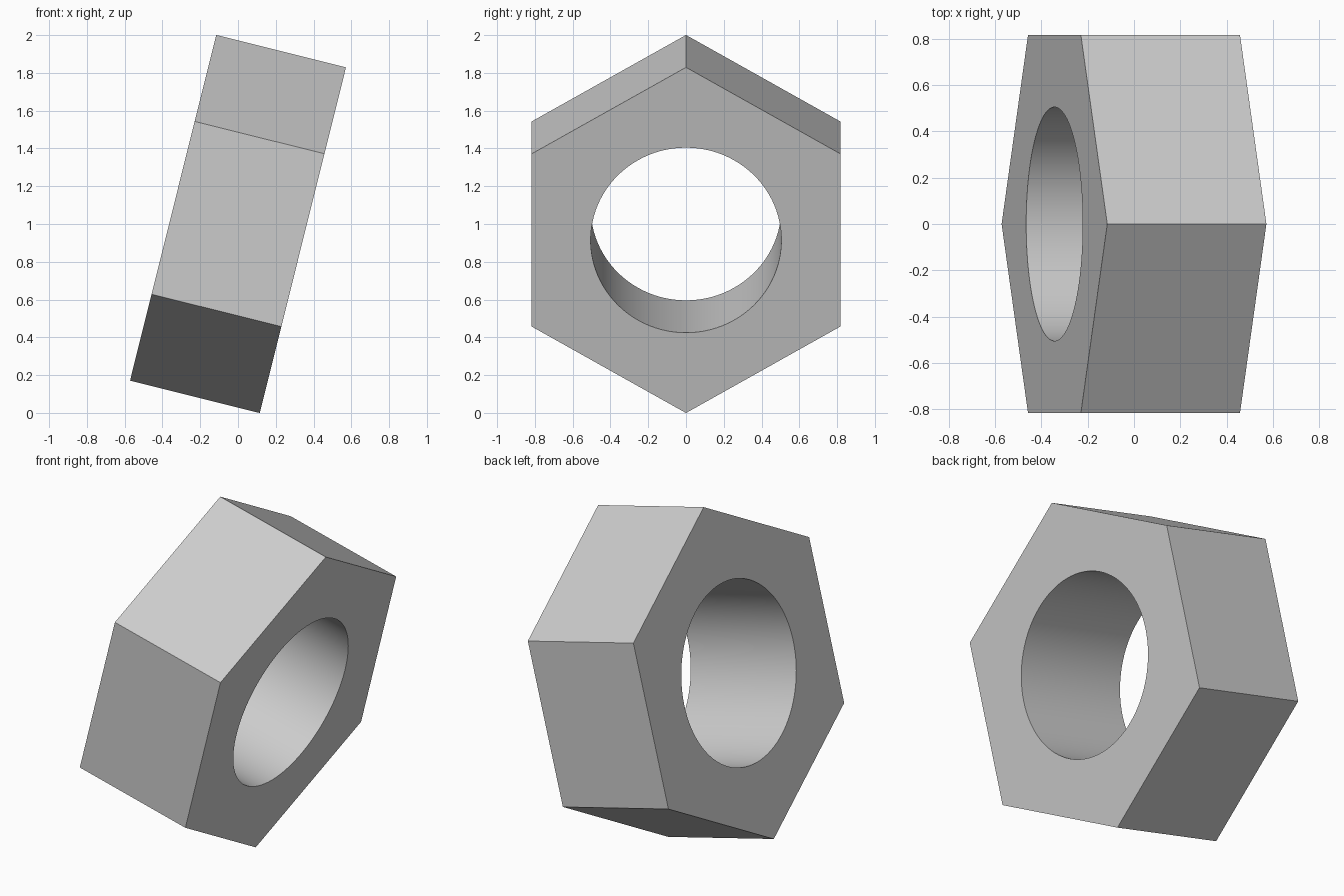
import bpy, bmesh
from math import sin, cos, pi, radians

cube = bpy.data.objects.get("Cube")
if cube:
    bpy.data.objects.remove(cube, do_unlink=True)

CORNER_R, HOLE_R, THICK, TILT = 0.943, 0.505, 0.708, radians(14)
SIDES, PER_SIDE = 6, 16
SEGS = SIDES * PER_SIDE

steel = bpy.data.materials.new("grey_steel")
steel.use_nodes = True
colour = (0.6, 0.6, 0.6, 1)
steel.diffuse_color = colour
steel.node_tree.nodes["Principled BSDF"].inputs["Base Color"].default_value = colour

bm = bmesh.new()


def ring(count, radius, x):
    """Circle of vertices around the x axis, starting at the top."""
    return [bm.verts.new((x, radius * sin(2 * pi * i / count), radius * cos(2 * pi * i / count)))
            for i in range(count)]


ends = [(ring(SIDES, CORNER_R, x), ring(SEGS, HOLE_R, x)) for x in (-THICK / 2, THICK / 2)]

# End faces: one flat sector per side, running from the hexagon edge to the hole
for outer, inner in ends:
    for s in range(SIDES):
        arc = [inner[(s * PER_SIDE + k) % SEGS] for k in range(PER_SIDE + 1)]
        bm.faces.new([outer[(s + 1) % SIDES], outer[s]] + arc)

# Outer flats and smooth bore wall
for part in (0, 1):
    a, b = ends[0][part], ends[1][part]
    for i in range(len(a)):
        j = (i + 1) % len(a)
        wall = bm.faces.new((a[i], a[j], b[j], b[i]))
        wall.smooth = part == 1

bmesh.ops.recalc_face_normals(bm, faces=bm.faces[:])

# Keep the rims and corners sharp
for e in bm.edges:
    e.smooth = e.calc_face_angle(0) < radians(30)

mesh = bpy.data.meshes.new("hex_nut")
bm.to_mesh(mesh)
bm.free()
mesh.materials.append(steel)

nut = bpy.data.objects.new("hex_nut", mesh)
bpy.context.collection.objects.link(nut)
nut.location = (0, 0, 1)
nut.rotation_euler = (0, TILT, 0)
